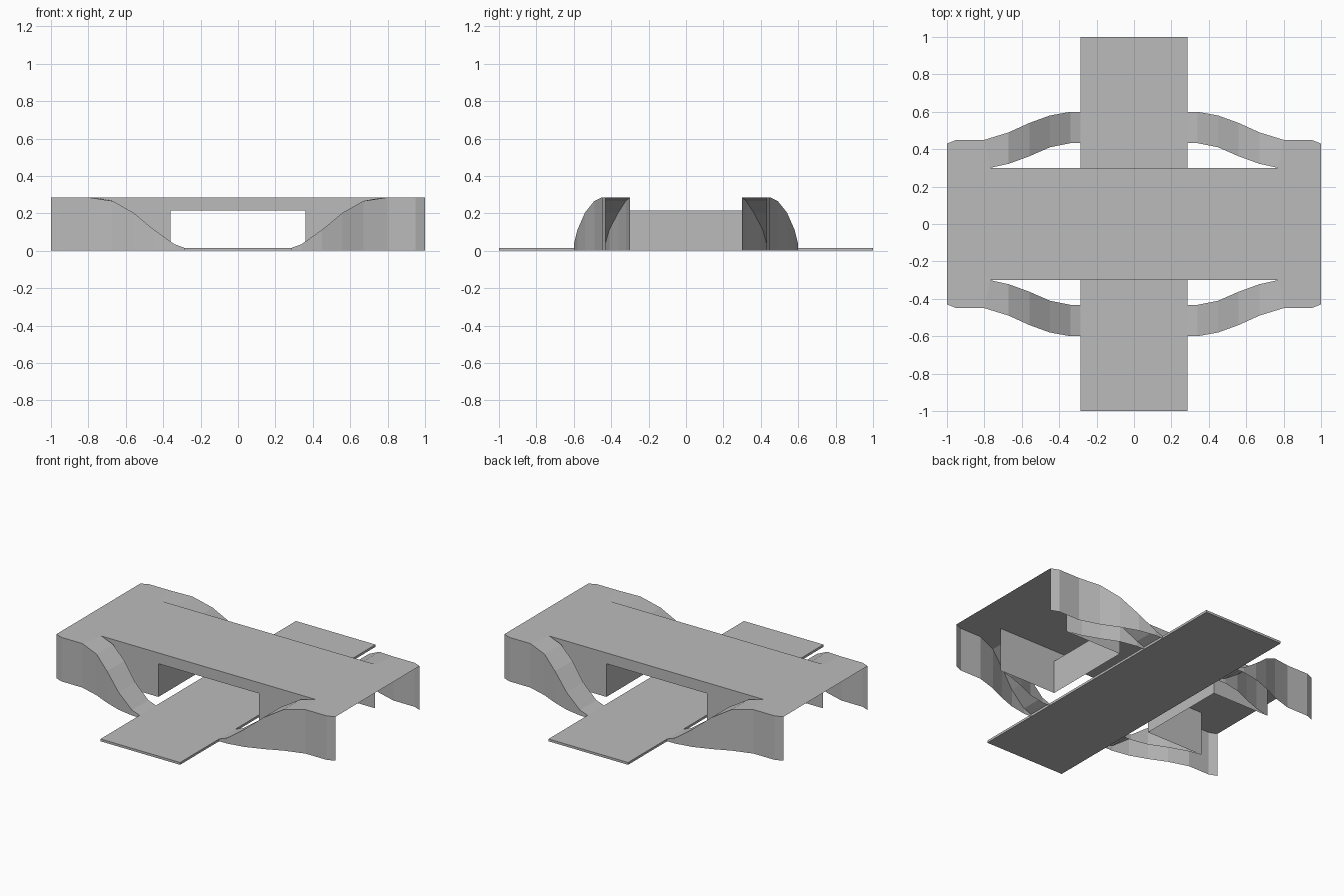
import bpy
import bmesh

cube = bpy.data.objects.get("Cube")
if cube:
    bpy.data.objects.remove(cube, do_unlink=True)

grey = bpy.data.materials.new("concrete_grey")
grey.use_nodes = True
grey.diffuse_color = (0.5, 0.5, 0.5, 1)
grey.node_tree.nodes["Principled BSDF"].inputs["Base Color"].default_value = (0.5, 0.5, 0.5, 1)

TOP, SOFFIT, ROAD = 0.285, 0.215, 0.015
HALF, ABUT, WALL_END, ROAD_HALF = 0.3, 0.36, 0.77, 0.285


def make(name, polygons):
    """Build one sheet object from a list of polygons."""
    bm = bmesh.new()
    for poly in polygons:
        bm.faces.new([bm.verts.new(p) for p in poly])
    bmesh.ops.remove_doubles(bm, verts=bm.verts, dist=0.0005)
    mesh = bpy.data.meshes.new(name)
    bm.to_mesh(mesh)
    bm.free()
    mesh.materials.append(grey)
    obj = bpy.data.objects.new(name, mesh)
    bpy.context.collection.objects.link(obj)
    return obj


def mirrored(poly, sx, sy):
    """Mirror a polygon and keep its winding."""
    out = [(x * sx, y * sy, z) for x, y, z in poly]
    return out if sx * sy > 0 else out[::-1]


def strip(lower, upper):
    """Quads between two rows of points."""
    return [(lower[i], lower[i + 1], upper[i + 1], upper[i]) for i in range(len(lower) - 1)]


def ground(row):
    return [(x, y, 0) for x, y, z in row]


# Lower road slab
bpy.ops.mesh.primitive_cube_add(size=1, location=(0, 0, ROAD / 2))
road = bpy.context.object
road.name = "lower_road"
road.scale = (2 * ROAD_HALF, 2, ROAD)
road.data.materials.append(grey)

# Upper deck with widened, chamfered ends
span = [(-WALL_END, -HALF, TOP), (WALL_END, -HALF, TOP), (WALL_END, HALF, TOP), (-WALL_END, HALF, TOP)]
end = [(WALL_END, -HALF), (0.8, -0.45), (0.95, -0.45), (1, -0.43),
       (1, 0.43), (0.95, 0.45), (0.8, 0.45), (WALL_END, HALF)]
end = [(x, y, TOP) for x, y in end]
make("upper_deck", [span, end, mirrored(end, -1, 1)])

# Underpass: soffit, abutments and side walls around the opening
make("underpass_ceiling", [[(-ABUT, HALF, SOFFIT), (ABUT, HALF, SOFFIT),
                            (ABUT, -HALF, SOFFIT), (-ABUT, -HALF, SOFFIT)]])
abutment = [(ABUT, -HALF, 0), (ABUT, -HALF, SOFFIT), (ABUT, HALF, SOFFIT), (ABUT, HALF, 0)]
side_wall = [(-WALL_END, -HALF, 0), (-ABUT, -HALF, 0), (-ABUT, -HALF, SOFFIT), (ABUT, -HALF, SOFFIT),
             (ABUT, -HALF, 0), (WALL_END, -HALF, 0), (WALL_END, -HALF, TOP), (-WALL_END, -HALF, TOP)]
for s, side in ((1, "left"), (-1, "right")):
    make(side + "_abutment", [mirrored(abutment, s, 1)])
for s, side in ((1, "front"), (-1, "back")):
    make(side + "_side_wall", [mirrored(side_wall, 1, s)])

# Ramp stations: outer x, inner x, outer y, inner y, height
stations = [(0.8, 0.77, 0.45, 0.3, TOP), (0.67, 0.67, 0.49, 0.322, 0.266), (0.56, 0.56, 0.54, 0.362, 0.204),
            (0.45, 0.45, 0.58, 0.41, 0.113), (0.34, 0.34, 0.6, 0.432, 0.035),
            (ROAD_HALF, ROAD_HALF, 0.6, 0.432, ROAD)]
outer = [(xo, -yo, z) for xo, xi, yo, yi, z in stations]
inner = [(xi, -yi, z) for xo, xi, yo, yi, z in stations]
rim = [(1, -0.43, TOP), (0.95, -0.45, TOP)] + outer

# Four ramps, each with a curved outer and inner retaining wall
for sx, side in ((1, "left"), (-1, "right")):
    for sy, face in ((1, "front"), (-1, "back")):
        prefix = face + "_" + side + "_ramp"
        parts = {"": strip(inner, outer),
                 "_outer_wall": strip(rim, ground(rim)),
                 "_inner_wall": strip(ground(inner), inner)}
        for suffix, polys in parts.items():
            make(prefix + suffix, [mirrored(p, sx, sy) for p in polys])
